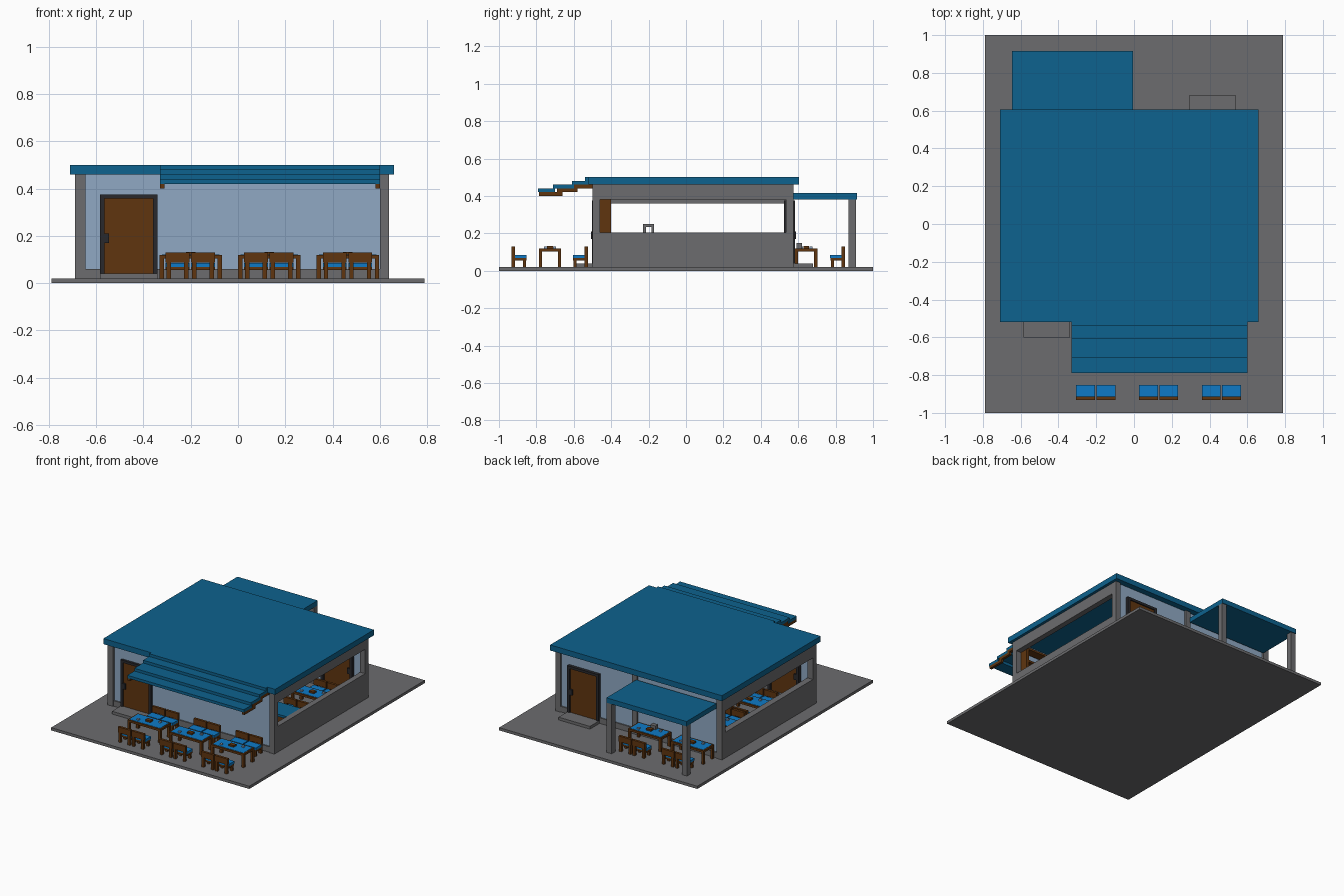
import bpy, bmesh
from mathutils import Vector

if "Cube" in bpy.data.objects:
    bpy.data.objects.remove(bpy.data.objects["Cube"], do_unlink=True)


def lin(c):
    c /= 255
    return c / 12.92 if c <= 0.04045 else ((c + 0.055) / 1.055) ** 2.4


def material(name, r, g, b):
    m = bpy.data.materials.new(name)
    col = (lin(r), lin(g), lin(b), 1)
    m.diffuse_color = col
    m.use_nodes = True
    m.node_tree.nodes["Principled BSDF"].inputs["Base Color"].default_value = col
    return m


GREY = material("concrete_grey", 108, 108, 110)
TEAL = material("roof_blue", 13, 98, 142)
BLUE = material("cushion_blue", 14, 122, 198)
WOOD = material("brown_wood", 96, 53, 15)
GLASS = material("pale_glass", 144, 169, 195)
DARK = material("dark_metal", 40, 40, 44)


def boxes(name, mat, *spans):
    """One object made of boxes, each given as (x0, x1, y0, y1, z0, z1)."""
    bm = bmesh.new()
    for x0, x1, y0, y1, z0, z1 in spans:
        vs = bmesh.ops.create_cube(bm, size=1)["verts"]
        mid = Vector((x0 + x1, y0 + y1, z0 + z1)) / 2
        size = Vector((abs(x1 - x0), abs(y1 - y0), abs(z1 - z0)))
        for v in vs:
            v.co = v.co * size + mid
    me = bpy.data.meshes.new(name)
    bm.to_mesh(me)
    bm.free()
    me.materials.append(mat)
    ob = bpy.data.objects.new(name, me)
    bpy.context.collection.objects.link(ob)
    return ob


# Ground and main roof
boxes("ground_slab", GREY, (-0.79, 0.79, -1, 1, 0, 0.02))
boxes("main_roof", TEAL, (-0.71, 0.66, -0.52, 0.605, 0.46, 0.50))

# Side walls with long open windows
for name, x0, x1, top in (("left_wall", 0.60, 0.64, 0.38), ("right_wall", -0.69, -0.645, 0.36)):
    boxes(name, GREY,
          (x0, x1, -0.50, 0.575, 0.02, 0.205), (x0, x1, -0.50, 0.575, top, 0.46),
          (x0, x1, -0.50, -0.46, 0.205, top), (x0, x1, 0.535, 0.575, 0.205, top))

# Glazed front and back with low sills, split around each door
for name, ya, yb, d0, d1 in (("front", -0.495, -0.465, -0.585, -0.34),
                             ("back", 0.57, 0.54, 0.29, 0.54)):
    ym = (ya + yb) / 2
    boxes(name + "_sill", GREY, (-0.645, d0, ya, yb, 0.02, 0.06), (d1, 0.60, ya, yb, 0.02, 0.06))
    boxes(name + "_glass", GLASS, (-0.645, d0, ym - 0.006, ym + 0.006, 0.06, 0.46),
          (d1, 0.60, ym - 0.006, ym + 0.006, 0.06, 0.46),
          (d0, d1, ym - 0.006, ym + 0.006, 0.375, 0.46))
boxes("back_mullion", GREY, (-0.01, 0.03, 0.54, 0.575, 0.02, 0.46))


# Doors: dark frame, wooden leaf, handle and step
def door(name, x0, x1, y, out, handle_x):
    inner = y - out * 0.05
    face = y + out * 0.008
    t = 0.02
    boxes(name + "_frame", DARK, (x0, x0 + t, inner, face, 0.04, 0.375),
          (x1 - t, x1, inner, face, 0.04, 0.375), (x0 + t, x1 - t, inner, face, 0.357, 0.375))
    boxes(name + "_leaf", WOOD, (x0 + t, x1 - t, y - out * 0.035, y, 0.04, 0.357))
    h = handle_x
    boxes(name + "_handle", DARK, (h - 0.012, h + 0.012, y, y + out * 0.012, 0.17, 0.21),
          (h - 0.012, h + 0.012, y - out * 0.047, y - out * 0.035, 0.17, 0.21))
    boxes(name + "_step", GREY, (x0, x1, y - out * 0.05, y + out * 0.105, 0.02, 0.04))


door("front_door", -0.585, -0.34, -0.495, -1, -0.557)
door("back_door", 0.29, 0.54, 0.575, 1, 0.512)

# Stepped awning over the front terrace, with stepped brackets
tiers = [(-0.54, -0.50, 0.48), (-0.61, -0.50, 0.46), (-0.71, -0.60, 0.44), (-0.79, -0.70, 0.42)]
boxes("front_awning", TEAL, *[(-0.33, 0.60, a, b, z, z + 0.02) for a, b, z in tiers])
rungs = [(-0.60, -0.50, 0.44), (-0.69, -0.58, 0.42), (-0.785, -0.66, 0.40)]
boxes("awning_brackets", WOOD, *[(x, x + 0.018, a, b, z, z + 0.02)
                                 for x in (-0.33, 0.582) for a, b, z in rungs])

# Back porch
boxes("porch_roof", TEAL, (-0.645, -0.005, 0.575, 0.915, 0.38, 0.415))
boxes("porch_posts", GREY, *[(x, x + 0.04, 0.87, 0.91, 0.02, 0.38) for x in (-0.645, -0.045)])


# Furniture
def chair(x, y, out):
    """Chair centred on x, back rest at y, back facing along out (+1 or -1)."""
    def yy(d):
        return y - out * d
    w = 0.05
    spans = [(x - w, x + w, yy(0), yy(0.018), 0.088, 0.13),
             (x - w, x + w, yy(0.018), yy(0.078), 0.055, 0.068)]
    for s in (-1, 1):
        a, b = x + s * 0.028, x + s * 0.046
        spans += [(a, b, yy(0), yy(0.018), 0.02, 0.09), (a, b, yy(0.06), yy(0.076), 0.02, 0.058)]
    boxes("chair_frame", WOOD, *spans)
    boxes("chair_seat", BLUE, (x - w, x + w, yy(0.018), yy(0.08), 0.068, 0.085))


def table(x, y):
    w, d = 0.132, 0.06
    legs = [(x + sx * w, x + sx * (w - 0.018), y + sy * d, y + sy * (d - 0.018), 0.02, 0.105)
            for sx in (-1, 1) for sy in (-1, 1)]
    boxes("table_frame", WOOD, (x - w, x + w, y - d, y + d, 0.103, 0.118), *legs)
    boxes("table_top", BLUE, (x - w + 0.01, x + w - 0.01, y - d + 0.01, y + d - 0.01, 0.117, 0.12))
    boxes("table_box", WOOD, (x - 0.02, x + 0.02, y - 0.015, y + 0.015, 0.12, 0.132))
    boxes("table_cups", GLASS, *[(x + s * 0.07 - 0.008, x + s * 0.07 + 0.008, y + s * 0.025 - 0.008,
                                  y + s * 0.025 + 0.008, 0.12, 0.129) for s in (-1, 1)])


def dining_set(x, y, near=None, far=None):
    table(x, y)
    for dx in (-0.056, 0.052):
        if near is not None:
            chair(x + dx, near, -1)
        if far is not None:
            chair(x + dx, far, 1)


for cx in (-0.2, 0.132, 0.465):
    dining_set(cx, -0.727, near=-0.932, far=-0.525)
for cx in (-0.50, -0.16):
    dining_set(cx, 0.642, far=0.85)
boxes("porch_table_box", GREY, (-0.19, -0.15, 0.59, 0.62, 0.12, 0.148))

# Interior: tables, serving counter, wall shelves
for cx, cy in ((-0.42, 0.25), (0.02, 0.25), (0.42, 0.25), (-0.42, -0.12)):
    dining_set(cx, cy, near=cy - 0.18, far=cy + 0.18)
boxes("counter_body", WOOD, (0.22, 0.58, -0.28, -0.15, 0.02, 0.185))
boxes("counter_top", TEAL, (0.20, 0.60, -0.30, -0.14, 0.185, 0.202))
boxes("counter_machine", GREY, (0.32, 0.38, -0.23, -0.215, 0.202, 0.25),
      (0.32, 0.38, -0.185, -0.17, 0.202, 0.25), (0.32, 0.38, -0.215, -0.185, 0.235, 0.25))
boxes("wall_shelves", WOOD, (0.20, 0.22, -0.462, -0.40, 0.02, 0.40),
      (0.58, 0.60, -0.462, -0.40, 0.02, 0.40),
      *[(0.22, 0.58, -0.462, -0.40, z, z + 0.015) for z in (0.02, 0.11, 0.20, 0.29, 0.385)])
